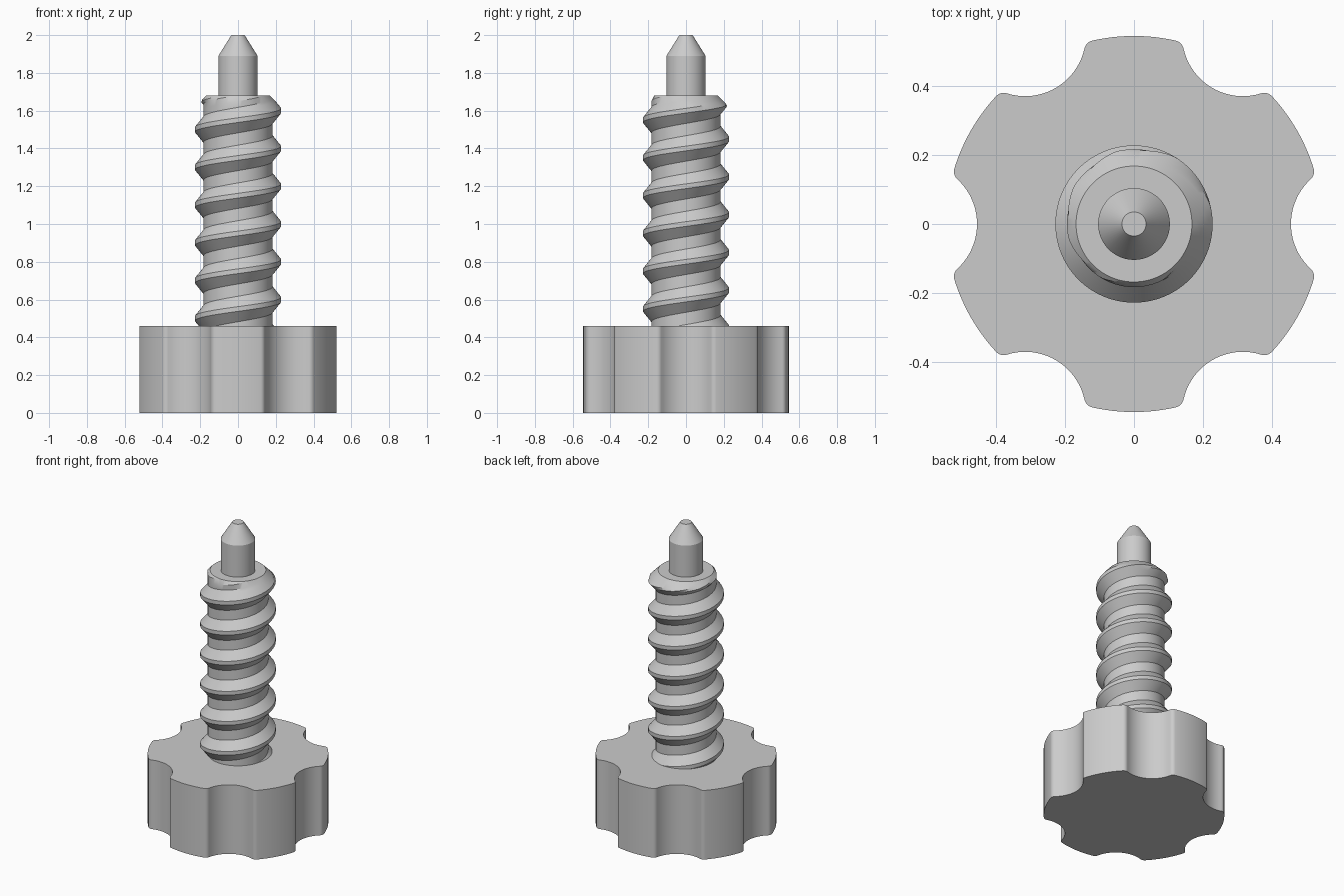
import bpy
import bmesh
from math import pi, sin, cos, atan2, radians, sqrt

cube = bpy.data.objects.get("Cube")
if cube:
    bpy.data.objects.remove(cube, do_unlink=True)

grey = bpy.data.materials.new("light_grey")
grey.use_nodes = True
grey.diffuse_color = (0.6, 0.6, 0.6, 1)
grey.node_tree.nodes["Principled BSDF"].inputs["Base Color"].default_value = (0.6, 0.6, 0.6, 1)


def finish(name, bm):
    """Turn a bmesh into a grey, smooth-shaded object with sharp edges kept."""
    bmesh.ops.recalc_face_normals(bm, faces=bm.faces[:])
    mesh = bpy.data.meshes.new(name)
    bm.to_mesh(mesh)
    bm.free()
    mesh.materials.append(grey)
    obj = bpy.data.objects.new(name, mesh)
    bpy.context.collection.objects.link(obj)
    bpy.ops.object.select_all(action="DESELECT")
    obj.select_set(True)
    bpy.context.view_layer.objects.active = obj
    bpy.ops.object.shade_smooth_by_angle(angle=radians(28))
    return obj


def arc(cx, cy, r, start, end, steps):
    angles = [start + (end - start) * i / steps for i in range(steps + 1)]
    return [(cx + r * cos(a), cy + r * sin(a)) for a in angles]


# Grip knob: six scallops with rounded corners
KNOB_R, KNOB_TOP, LOBES = 0.545, 0.46, 6
scoop_r, scoop_x, fillet = 0.176, 0.631, 0.03
reach = KNOB_R - fillet
fx = (reach**2 + scoop_x**2 - (scoop_r + fillet)**2) / (2 * scoop_x)
fy = sqrt(reach**2 - fx**2)
beta, gamma = atan2(fy, scoop_x - fx), atan2(fy, fx)
half = arc(scoop_x, 0, scoop_r, pi, pi - beta, 10)
half += arc(fx, fy, fillet, -beta, gamma, 8)[1:]
half += arc(0, 0, KNOB_R, gamma, pi / LOBES, 8)[1:]
segment = [(x, -y) for x, y in reversed(half[1:-1])] + half

bm = bmesh.new()
outline = []
for k in range(LOBES):
    a = 2 * pi * k / LOBES
    for x, y in segment:
        outline.append(bm.verts.new((x * cos(a) - y * sin(a), x * sin(a) + y * cos(a), 0)))
base = bm.faces.new(outline)
top = bmesh.ops.extrude_face_region(bm, geom=[base], use_keep_orig=True)["geom"]
for v in top:
    if isinstance(v, bmesh.types.BMVert):
        v.co.z = KNOB_TOP
finish("grip_knob", bm)

# Threaded shaft: one pitch of the profile swept up a right-handed helix
PITCH, CREST, ROOT, SHAFT_TOP = 0.2, 0.228, 0.183, 1.68
CREST_Z, STEPS, TURNS = 1.6, 96, 9
flat, flank, cuts = 0.0125, 0.055, 4
lower = [(-flat - flank * (1 - i / cuts), ROOT + (CREST - ROOT) * i / cuts) for i in range(cuts + 1)]
profile = [(-PITCH / 2, ROOT)] + lower + [(-s, r) for s, r in reversed(lower)] + [(PITCH / 2, ROOT)]

bm = bmesh.new()
previous = None
for i in range(STEPS * TURNS + 1):
    a = 2 * pi * i / STEPS
    z = CREST_Z + PITCH * (i / STEPS - 7)
    row = [bm.verts.new((r * cos(a), r * sin(a), z + s)) for s, r in profile]
    if previous:
        for j in range(len(row) - 1):
            bm.faces.new((previous[j], row[j], row[j + 1], previous[j + 1]))
    previous = row
bmesh.ops.remove_doubles(bm, verts=bm.verts[:], dist=0.0001)

# Trim the shaft flat at both ends, chamfer the top and cap it
for height, direction in ((SHAFT_TOP, 1), (KNOB_TOP - 0.02, -1)):
    bmesh.ops.bisect_plane(bm, geom=bm.verts[:] + bm.edges[:] + bm.faces[:],
                           plane_co=(0, 0, height), plane_no=(0, 0, direction),
                           clear_outer=True)
for v in bm.verts:
    radius = v.co.xy.length
    limit = 0.168 + (SHAFT_TOP - v.co.z)
    if radius > limit:
        v.co.x *= limit / radius
        v.co.y *= limit / radius
bmesh.ops.holes_fill(bm, edges=[e for e in bm.edges if e.is_boundary], sides=0)
finish("threaded_shaft", bm)

# Pilot pin with a blunt conical tip
bm = bmesh.new()
rings = []
for r, z in ((0.104, SHAFT_TOP - 0.02), (0.104, 1.89), (0.035, 2.0)):
    rings.append([bm.verts.new((x, y, z)) for x, y in arc(0, 0, r, 0, 2 * pi, 64)[:-1]])
for low, high in zip(rings, rings[1:]):
    for i in range(len(low)):
        n = (i + 1) % len(low)
        bm.faces.new((low[i], low[n], high[n], high[i]))
bm.faces.new(rings[0])
bm.faces.new(rings[-1])
finish("pilot_pin", bm)
